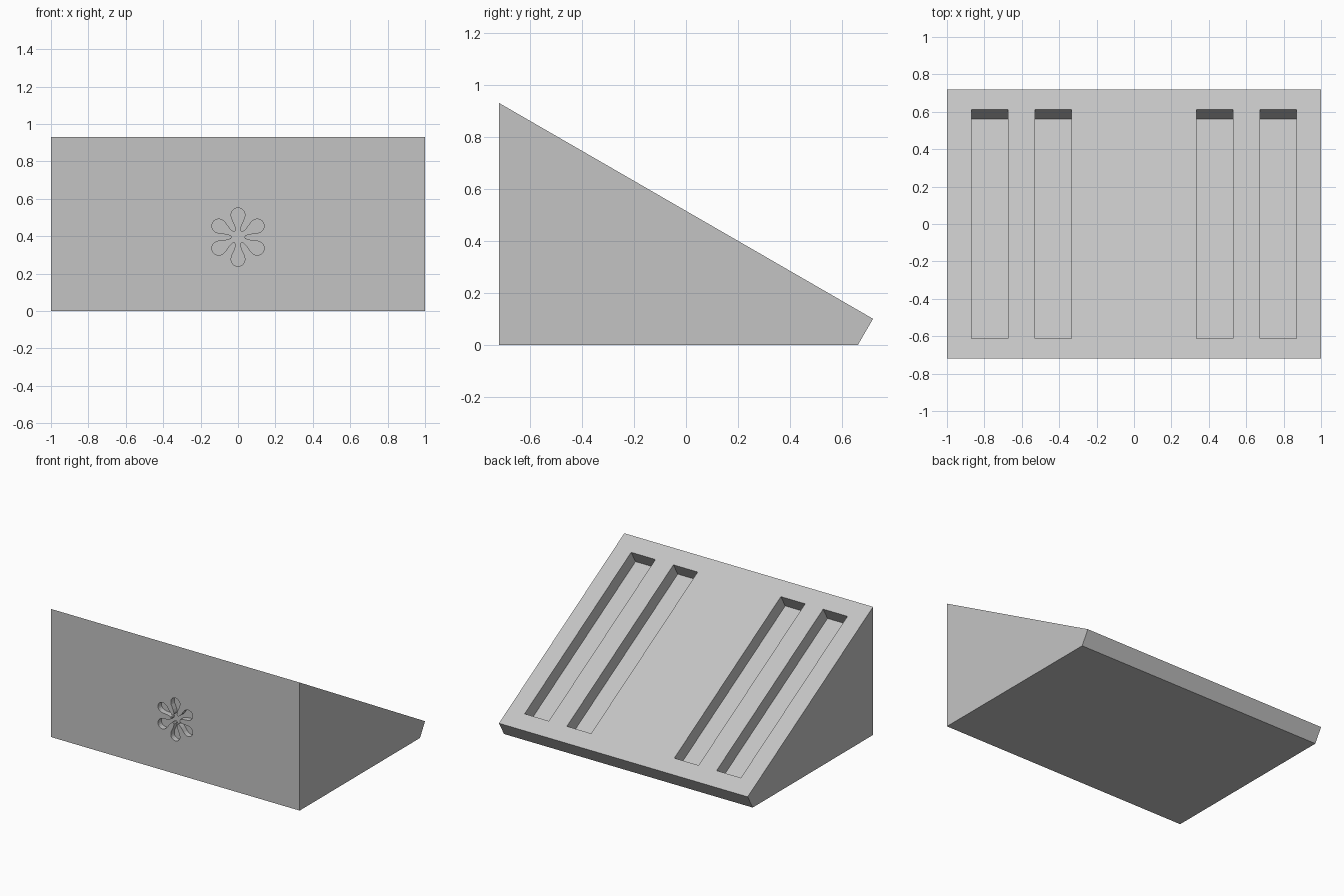
import bpy
import bmesh
from math import cos, sin, radians, pi
from mathutils import Matrix, Vector

cube = bpy.data.objects.get("Cube")
if cube:
    bpy.data.objects.remove(cube, do_unlink=True)

GREY = (0.55, 0.55, 0.55, 1)
grey = bpy.data.materials.new("light grey")
grey.use_nodes = True
grey.diffuse_color = GREY
grey.node_tree.nodes["Principled BSDF"].inputs["Base Color"].default_value = GREY


def finish(name, bm):
    """Turn a bmesh into an object with outward normals."""
    bmesh.ops.recalc_face_normals(bm, faces=bm.faces)
    mesh = bpy.data.meshes.new(name)
    bm.to_mesh(mesh)
    bm.free()
    mesh.materials.append(grey)
    obj = bpy.data.objects.new(name, mesh)
    bpy.context.collection.objects.link(obj)
    return obj


def prism(name, points, offset):
    """Extrude a closed outline along an offset."""
    bm = bmesh.new()
    face = bm.faces.new([bm.verts.new(p) for p in points])
    new = bmesh.ops.extrude_face_region(bm, geom=[face], use_keep_orig=True)["geom"]
    verts = [g for g in new if isinstance(g, bmesh.types.BMVert)]
    bmesh.ops.translate(bm, verts=verts, vec=offset)
    return finish(name, bm)


def carve(target, cutter):
    """Cut a shape out of the target and discard the cutter."""
    cutter.hide_render = True
    mod = target.modifiers.new("cut", "BOOLEAN")
    mod.operation = "DIFFERENCE"
    mod.solver = "EXACT"
    mod.object = cutter
    bpy.context.view_layer.objects.active = target
    bpy.ops.object.modifier_apply(modifier=mod.name)
    bpy.data.objects.remove(cutter, do_unlink=True)


# Sloped wedge body with a squared-off toe
SLOPE = radians(30)
profile = [(-0.72, 0), (0.662, 0), (0.72, 0.10), (-0.72, 0.931)]
body = prism("wedge_body", [(-1, y, z) for y, z in profile], (2, 0, 0))

# Four long slots sunk square to the slope
DEPTH = 0.10
tilt = Matrix.Translation((0, 0, 0.5155)) @ Matrix.Rotation(-SLOPE, 4, "X")
for side in (-1, 1):
    for x in (0.432, 0.772):
        bm = bmesh.new()
        bmesh.ops.create_cube(bm, size=1)
        size = Matrix.Diagonal((0.195, 1.413, 2 * DEPTH, 1))
        bm.transform(tilt @ Matrix.Translation((side * x, 0, 0)) @ size)
        carve(body, finish("slot_cutter", bm))

# Six-petal flower recess in the front: half a petal, mirrored and rotated
half = [(0.030, 0.0165), (0.037, 0.0115), (0.050, 0.013), (0.066, 0.018),
        (0.083, 0.026), (0.098, 0.033)]
half += [(0.119 + 0.037 * cos(a), 0.037 * sin(a))
         for a in [radians(d) for d in range(100, 0, -20)]]
petal = [(u, -w) for u, w in half] + [(0.156, 0)] + [(u, w) for u, w in reversed(half)]
outline = []
for k in range(6):
    turn = Matrix.Rotation(pi / 2 + k * pi / 3, 2)
    for p in petal:
        q = turn @ Vector(p)
        point = Vector((q.x, -0.76, 0.395 + q.y))
        if not outline or (point - outline[-1]).length > 0.002:
            outline.append(point)
if (outline[0] - outline[-1]).length < 0.002:
    outline.pop()
carve(body, prism("flower_cutter", outline, (0, 0.08, 0)))
